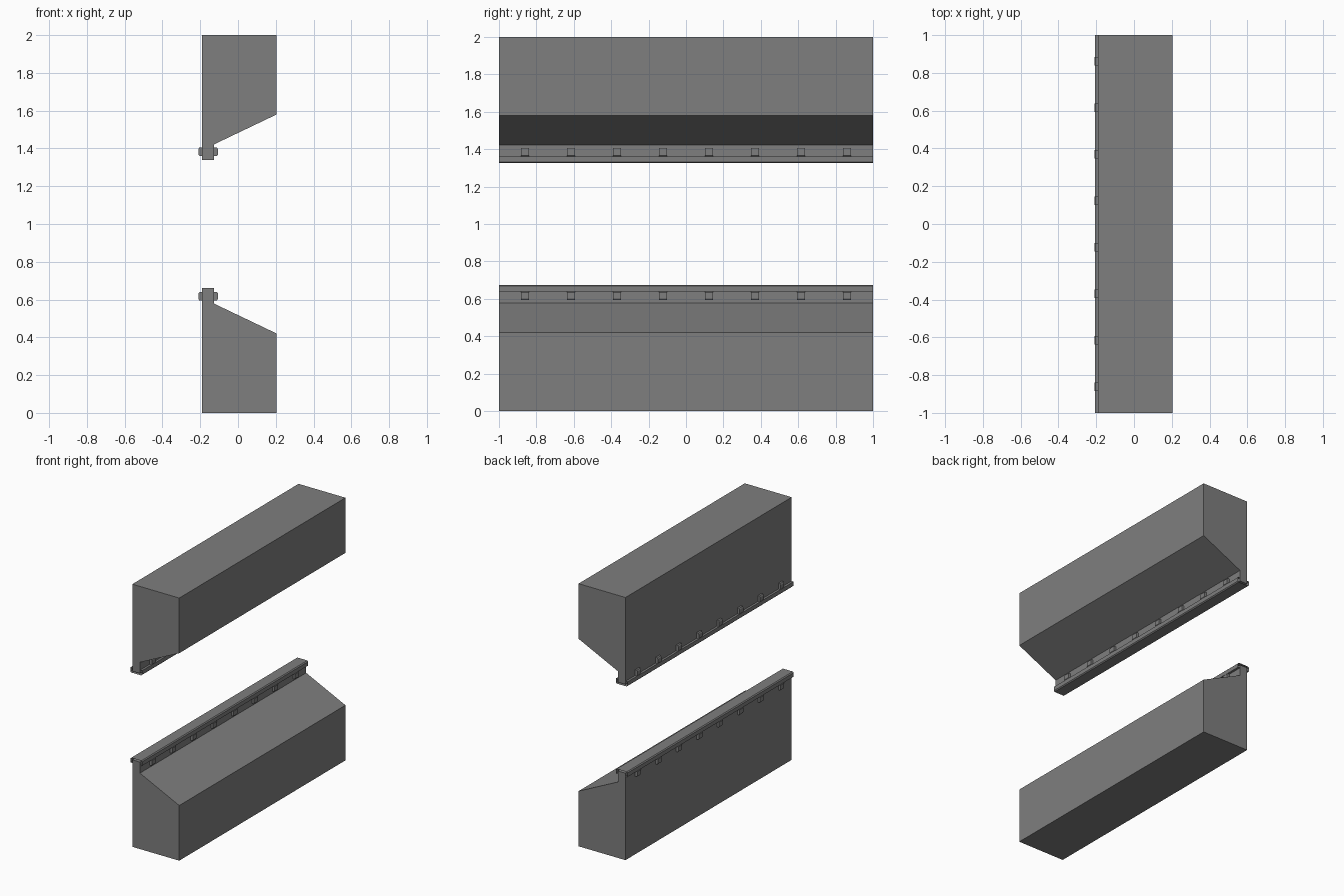
import bpy
import bmesh

cube = bpy.data.objects.get("Cube")
if cube:
    bpy.data.objects.remove(cube, do_unlink=True)

grey = bpy.data.materials.new("mid_grey")
grey.use_nodes = True
colour = (0.21, 0.21, 0.21, 1)
grey.diffuse_color = colour
grey.node_tree.nodes["Principled BSDF"].inputs["Base Color"].default_value = colour

WEB_X = -0.158   # centre line of the narrow web


def extrude(bm, profile, y0, y1, closed=True):
    """Extrude a counter-clockwise x-z profile along y; open profiles make sheets."""
    front = [bm.verts.new((x, y0, z)) for x, z in profile]
    back = [bm.verts.new((x, y1, z)) for x, z in profile]
    n = len(profile)
    for i in range(n if closed else n - 1):
        j = (i + 1) % n
        bm.faces.new((front[i], back[i], back[j], front[j]))
    if closed:
        bm.faces.new(front)
        bm.faces.new(back[::-1])


def flip_z(profile):
    return [(x, 2 - z) for x, z in reversed(profile)]


def flip_x(profile):
    return [(2 * WEB_X - x, z) for x, z in reversed(profile)]


def finish(bm, name):
    mesh = bpy.data.meshes.new(name)
    bm.to_mesh(mesh)
    bm.free()
    mesh.materials.append(grey)
    obj = bpy.data.objects.new(name, mesh)
    bpy.context.scene.collection.objects.link(obj)


# Cross-sections of the lower half
body = [(-0.19, 0), (0.205, 0), (0.205, 0.42), (-0.126, 0.578),
        (-0.126, 0.662), (-0.19, 0.662)]
half_cap = [(-0.126, 0.638), (-0.109, 0.638), (-0.109, 0.668), (-0.116, 0.675)]
cap = half_cap + flip_x(half_cap)
clip = [(-0.126, 0.594), (-0.112, 0.594), (-0.107, 0.602),
        (-0.107, 0.634), (-0.112, 0.64), (-0.126, 0.64)]

for side, place in (("lower", lambda p: p), ("upper", flip_z)):
    # Solid beam with sloped shoulder and web
    bm = bmesh.new()
    extrude(bm, place(body), -1, 1)
    finish(bm, side + "_beam")

    # Thin channel wrapped over the web edge
    bm = bmesh.new()
    extrude(bm, place(cap), -1, 1, closed=False)
    finish(bm, side + "_edge_channel")

    # Clips below the channel on both faces of the web
    bm = bmesh.new()
    for i in range(8):
        y = (i - 3.5) * 0.246
        for section in (clip, flip_x(clip)):
            extrude(bm, place(section), y - 0.022, y + 0.022)
    finish(bm, side + "_clips")
